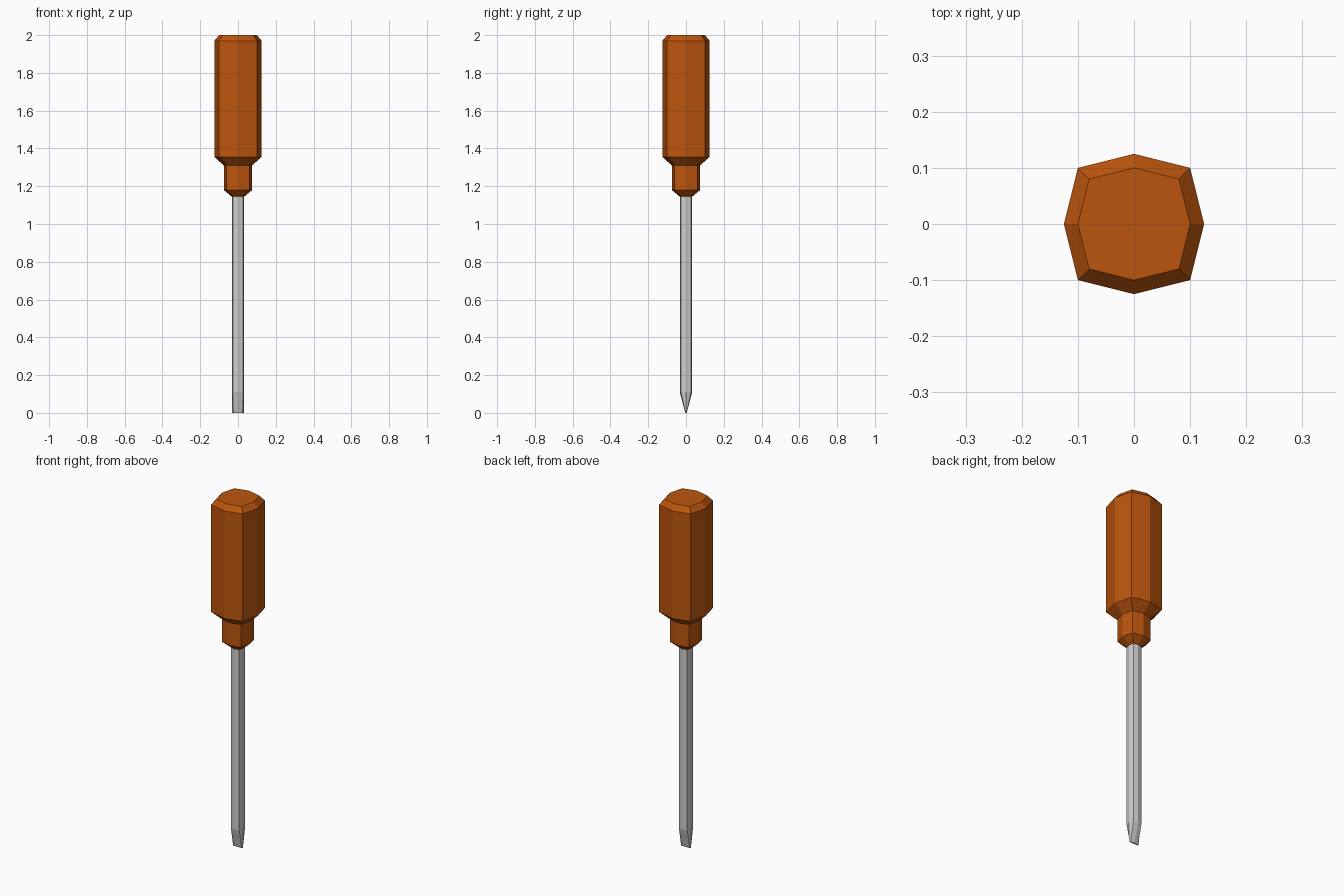
import bpy, bmesh

if "Cube" in bpy.data.objects:
    bpy.data.objects.remove(bpy.data.objects["Cube"])

# Eight-sided section: axis corners at r, diagonal corners at 0.8 r on x and y
SECTION = [(1, 0), (.8, .8), (0, 1), (-.8, .8), (-1, 0), (-.8, -.8), (0, -1), (.8, -.8)]


def loft(name, rings, color=None):
    """Skin rings of (z, x radius, y radius) and cap both ends."""
    bm = bmesh.new()
    loops = [[bm.verts.new((x * rx, y * ry, z)) for x, y in SECTION] for z, rx, ry in rings]
    for a, b in zip(loops, loops[1:]):
        for i in range(8):
            j = (i + 1) % 8
            bm.faces.new((a[i], a[j], b[j], b[i]))
    bm.faces.new(loops[0][::-1])
    bm.faces.new(loops[-1])
    bmesh.ops.recalc_face_normals(bm, faces=bm.faces)
    mesh = bpy.data.meshes.new(name)
    bm.to_mesh(mesh)
    bm.free()
    obj = bpy.data.objects.new(name, mesh)
    bpy.context.collection.objects.link(obj)
    if color:
        mat = bpy.data.materials.new(name + "_color")
        mat.diffuse_color = color
        mat.use_nodes = True
        mat.node_tree.nodes["Principled BSDF"].inputs["Base Color"].default_value = mat.diffuse_color
        mesh.materials.append(mat)
    return obj


# Handle: narrow collar, flared grip, chamfered top
handle = [(1.145, .033), (1.18, .075), (1.31, .075), (1.355, .125), (1.97, .125), (2.0, .10)]
loft("handle", [(z, r, r) for z, r in handle], (.5, .09, .004, 1))

# Shaft with a flat blade tip pinched in y
loft("shaft", [(0, .031, .004), (.11, .033, .033), (1.15, .033, .033)])
